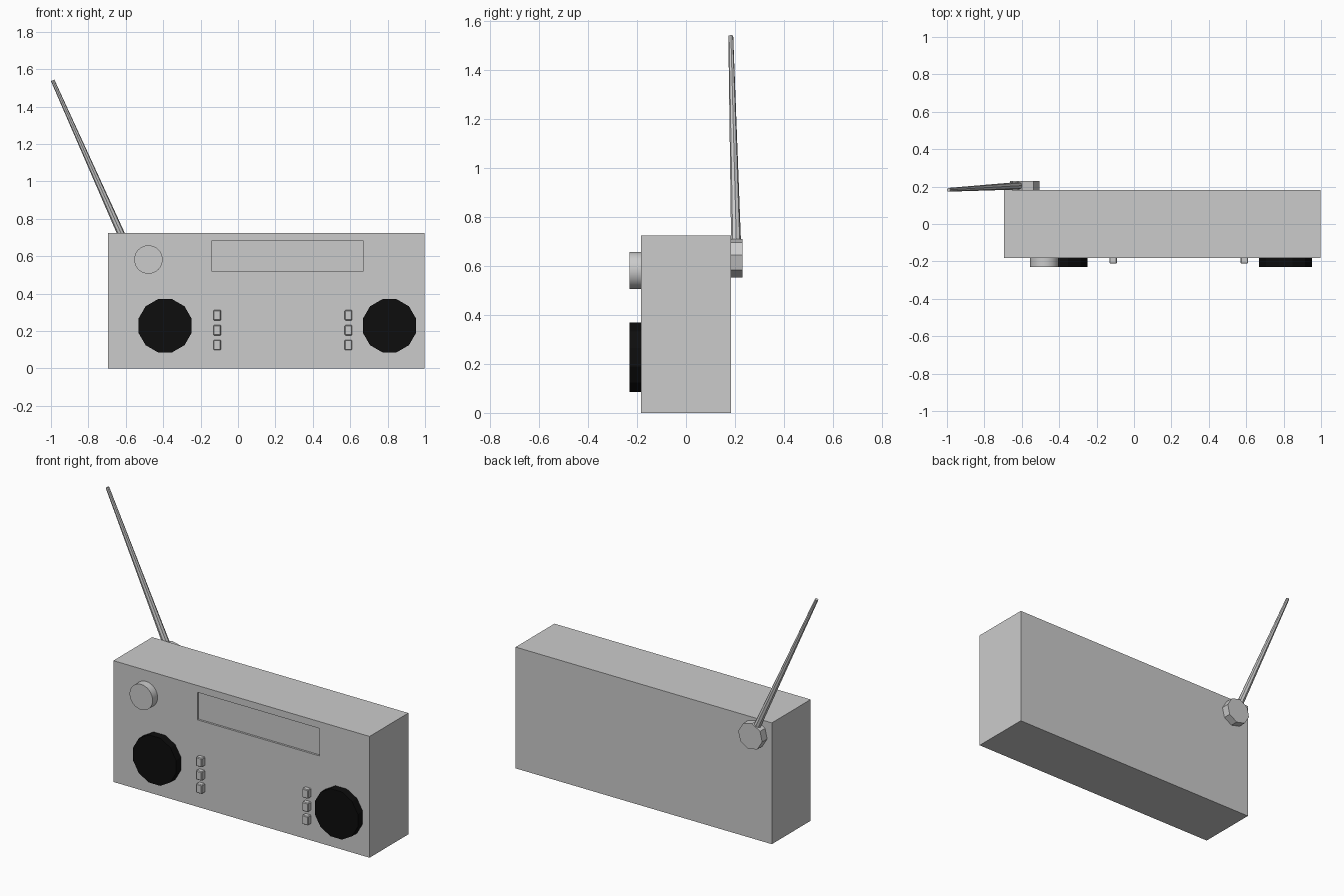
import bpy, bmesh
from math import radians
from mathutils import Matrix, Vector

if "Cube" in bpy.data.objects:
    bpy.data.objects.remove(bpy.data.objects["Cube"])

FRONT, BACK = -0.183, 0.183


def finish(name, bm, mat=None):
    mesh = bpy.data.meshes.new(name)
    bm.to_mesh(mesh)
    bm.free()
    ob = bpy.data.objects.new(name, mesh)
    bpy.context.collection.objects.link(ob)
    if mat:
        mesh.materials.append(mat)
    return ob


def box(name, lo, hi, bevel=0):
    lo, hi = Vector(lo), Vector(hi)
    bm = bmesh.new()
    bmesh.ops.create_cube(bm, size=1, matrix=Matrix.Translation((lo + hi) / 2)
                          @ Matrix.Diagonal((*(hi - lo), 1)))
    if bevel:
        bmesh.ops.bevel(bm, geom=bm.edges[:], offset=bevel, segments=1, affect='EDGES')
    return finish(name, bm)


def rod(name, a, b, r1, r2, sides, phase=0, rot=None, mat=None):
    a, b = Vector(a), Vector(b)
    if rot is None:
        rot = (b - a).to_track_quat('Z', 'Y').to_matrix().to_4x4()
    bm = bmesh.new()
    bmesh.ops.create_cone(bm, cap_ends=True, segments=sides, radius1=r1, radius2=r2,
                          depth=(b - a).length,
                          matrix=Matrix.Translation((a + b) / 2) @ rot
                          @ Matrix.Rotation(radians(phase), 4, 'Z'))
    return finish(name, bm, mat)


def disc(name, x, z, y0, y1, r, sides, phase=0, mat=None):
    return rod(name, (x, y0, z), (x, y1, z), r, r, sides, phase,
               Matrix.Rotation(radians(90), 4, 'X'), mat)


# Body with a shallow display recess
body = box("radio_body", (-0.695, FRONT, 0), (0.997, BACK, 0.724))
cutter = box("display_cutter", (-0.14, FRONT - 0.1, 0.519), (0.667, FRONT + 0.012, 0.683))
cutter.hide_render = True
mod = body.modifiers.new("display_recess", 'BOOLEAN')
mod.operation, mod.solver, mod.object = 'DIFFERENCE', 'EXACT', cutter
bpy.context.view_layer.objects.active = body
bpy.ops.object.modifier_apply(modifier=mod.name)
bpy.data.objects.remove(cutter)

# Speakers
black = bpy.data.materials.new("speaker_black")
black.diffuse_color = (0.004, 0.004, 0.004, 1)
black.use_nodes = True
black.node_tree.nodes["Principled BSDF"].inputs["Base Color"].default_value = black.diffuse_color
for side, x in (("left", -0.39), ("right", 0.81)):
    disc(side + "_speaker", x, 0.228, FRONT + 0.01, -0.23, 0.147, 12, 15, black)

# Button columns
for side, x in (("left", -0.111), ("right", 0.59)):
    for i, z in enumerate((0.284, 0.204, 0.125)):
        box(f"{side}_button_{i + 1}", (x - 0.02, FRONT + 0.02, z - 0.027),
            (x + 0.02, -0.212, z + 0.027), 0.004)

# Tuning knob
knob = disc("tuning_knob", -0.479, 0.582, FRONT + 0.01, -0.23, 0.076, 32)
bpy.ops.object.select_all(action='DESELECT')
knob.select_set(True)
bpy.context.view_layer.objects.active = knob
bpy.ops.object.shade_smooth_by_angle(angle=radians(30))

# Antenna pivot and tapered rod
disc("antenna_pivot", -0.585, 0.632, BACK - 0.005, 0.23, 0.08, 8, 9)
rod("antenna_rod", (-0.59, 0.206, 0.64), (-0.991, 0.183, 1.54), 0.021, 0.01, 8)
